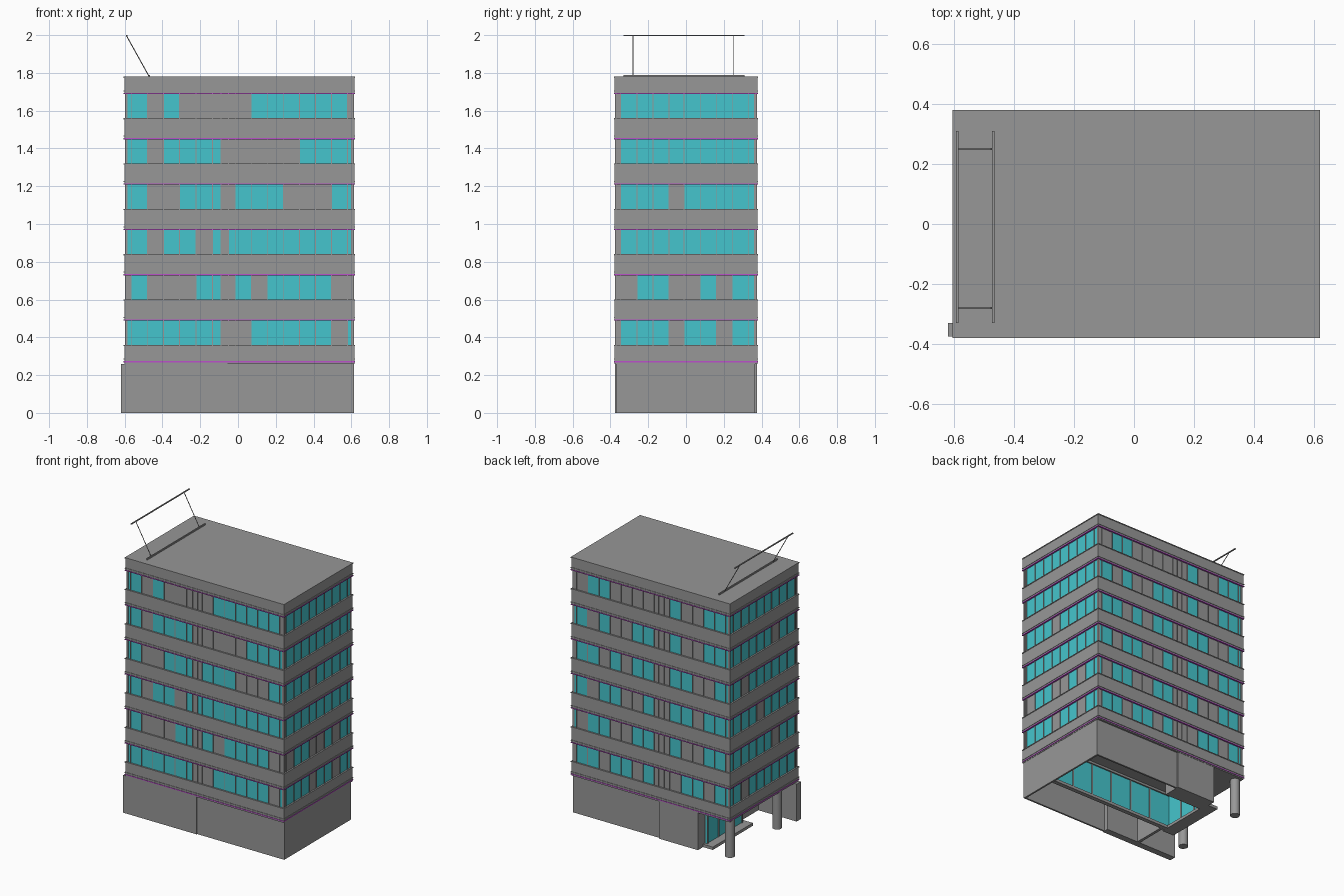
import bpy, bmesh, math
from mathutils import Vector, Matrix

if "Cube" in bpy.data.objects:
    bpy.data.objects.remove(bpy.data.objects["Cube"])


def material(name, col):
    m = bpy.data.materials.new(name)
    m.diffuse_color = (*col, 1)
    m.use_nodes = True
    m.node_tree.nodes["Principled BSDF"].inputs["Base Color"].default_value = m.diffuse_color
    return m


CYAN = material("cyan_glass", (0.06, 0.56, 0.61))
PURPLE = material("purple_trim", (0.5, 0.08, 0.6))
GREY = material("dark_grey", (0.31, 0.31, 0.31))


def finish(name, bm, mat=GREY):
    me = bpy.data.meshes.new(name)
    bm.to_mesh(me)
    bm.free()
    ob = bpy.data.objects.new(name, me)
    bpy.context.collection.objects.link(ob)
    me.materials.append(mat)
    return ob


def boxes(name, items, mat=GREY):
    """One object made of axis-aligned boxes (x0, x1, y0, y1, z0, z1)."""
    bm = bmesh.new()
    for x0, x1, y0, y1, z0, z1 in items:
        mtx = Matrix.Translation(((x0 + x1) / 2, (y0 + y1) / 2, (z0 + z1) / 2)) @ \
            Matrix.Diagonal((x1 - x0, y1 - y0, z1 - z0, 1))
        bmesh.ops.create_cube(bm, size=1, matrix=mtx)
    return finish(name, bm, mat)


def rod(name, a, b, r, sides=8):
    a, b = Vector(a), Vector(b)
    bm = bmesh.new()
    rot = (b - a).to_track_quat('Z', 'Y').to_matrix().to_4x4()
    bmesh.ops.create_cone(bm, cap_ends=True, segments=sides, radius1=r, radius2=r,
                          depth=(b - a).length, matrix=Matrix.Translation((a + b) / 2) @ rot)
    ob = finish(name, bm)
    if sides > 8:
        bpy.context.view_layer.objects.active = ob
        ob.select_set(True)
        bpy.ops.object.shade_smooth_by_angle()
        ob.select_set(False)


X0, X1, Y0, Y1 = -0.602, 0.617, -0.378, 0.378
SILLS = [0.36 + 0.24 * i for i in range(6)]
H = 0.13
INSET = 0.008


def ring(d, z0, z1):
    """Full-footprint slab pushed out by d."""
    return (X0 - d, X1 + d, Y0 - d, Y1 + d, z0, z1)


# solid spandrel bands, roof band, and their thin ledges
bands, ledges, trims = [], [], []
low = 0.27
for s in SILLS + [1.78]:
    bands.append(ring(0, low, s))
    ledges.append(ring(.003, s - .006, s))
    ledges.append(ring(.003, low + .012, low + .018))
    trims.append(ring(.003, low - .002, low + .004))
    low = s + H
boxes("spandrel_bands", bands)
boxes("sill_ledges", ledges)
boxes("purple_trim_lines", trims, PURPLE)

# window rows: G = glass, . = grey panel, listed from bottom storey up
EX = [-0.594, -0.565, -0.48, -0.395, -0.31, -0.222, -0.135, -0.09, -0.05, -0.015,
      0.07, 0.155, 0.24, 0.325, 0.41, 0.495, 0.58, 0.609]
EY = [-0.37, -0.345, -0.26, -0.175, -0.09, -0.01, 0.075, 0.16, 0.245, 0.33, 0.37]
FRONT = ["GGGGGGG...GGGGG.G", ".G...GG..G.GGGG..", "GG.GG.G.GGGGGGGGG",
         "GG..GGG..GGG...GG", "GG.GGGG......GGGG", "GG.G......GGGGGG."]
BACK = ["GG.GG....G.GG.GG.", ".GG..G...GG..GG.G", "GGG.GG...G..GG.GG",
        "GG..GG...GG.G.GG.", "GGG..G...GG..G.GG", "GGG..G.......GG.."]
RIGHT = [".GGG.GG.GG", "..GG..G.GG", ".GGGGGGGGG", ".GGG.GGGGG", ".GGGGGGGGG", ".GGGGGGGGG"]
LEFT = [".GGGGGG.GG", ".GG.GGGGGG", ".GGGG.GGGG", ".GGGGGG.GG", ".GG.GGGGGG", ".GGGGGGGGG"]


def facade(side, edges, rows, along_x, plane, out):
    glass, panel, mullion = [], [], []

    def put(lst, u0, u1, depth, proud, z):
        v0, v1 = sorted((plane - out * depth, plane + out * proud))
        lst.append((u0, u1, v0, v1, z, z + H) if along_x else (v0, v1, u0, u1, z, z + H))

    for z, row in zip(SILLS, rows):
        for i, c in enumerate(row):
            put(glass if c == "G" else panel, edges[i], edges[i + 1], .01, 0, z)
        for e in edges:
            put(mullion, e - .002, e + .002, .01, .005, z)
    boxes(side + "_glass", glass, CYAN)
    boxes(side + "_panels", panel)
    boxes(side + "_mullions", mullion)


facade("front", EX, FRONT, True, Y0 + INSET, -1)
facade("back", EX, BACK, True, Y1 - INSET, 1)
facade("right", EY, RIGHT, False, X1 - INSET, 1)
facade("left", EY, LEFT, False, X0 + INSET, -1)

# ground floor: soffit and perimeter walls
boxes("soffit", [(X0, X1, Y0, Y1, .26, .27)])
boxes("ground_walls", [
    (-.06, .615, -.37, -.358, 0, .26), (-.06, .615, .353, .365, 0, .26),
    (.603, .615, -.37, .365, 0, .26)])
boxes("ground_front_left_wall", [(-.62, -.055, -.376, -.33, 0, .26)])
boxes("ground_back_left_wall", [(-.355, -.055, .25, .376, 0, .26)])
boxes("lobby_side_wall", [(-.325, -.305, -.33, -.10, 0, .26)])

# recessed lobby glazing, rails, mullions and entrance step
boxes("lobby_glass", [(-.37, -.36, -.09, .30, .02, .25), (-.36, .60, -.09, -.08, .02, .25)], CYAN)
boxes("lobby_rails", [
    (-.36, .60, -.10, -.07, 0, .02), (-.36, .60, -.10, -.07, .245, .26),
    (-.38, -.35, -.10, .30, .245, .26)])
boxes("lobby_mullions",
      [(-.375, -.355, y - .005, y + .005, .02, .25) for y in (-.085, .04, .17, .295)] +
      [(-.2 + .16 * i, -.192 + .16 * i, -.095, -.075, .02, .25) for i in range(5)])
boxes("entrance_step", [(-.43, -.34, -.12, .32, 0, .02)])
for i, y in enumerate((.33, -.187)):
    rod(f"column_{i}", (-.57, y, 0), (-.57, y, .262), .031, 16)

# rooftop frame: leaning posts with top and bottom bars
boxes("frame_bars", [(-.594, -.586, -.33, .31, 1.994, 2.0), (-.474, -.466, -.33, .31, 1.78, 1.79)])
for i, y in enumerate((-.28, .25)):
    rod(f"frame_post_{i}", (-.47, y, 1.78), (-.59, y, 1.996), .0025, 6)
